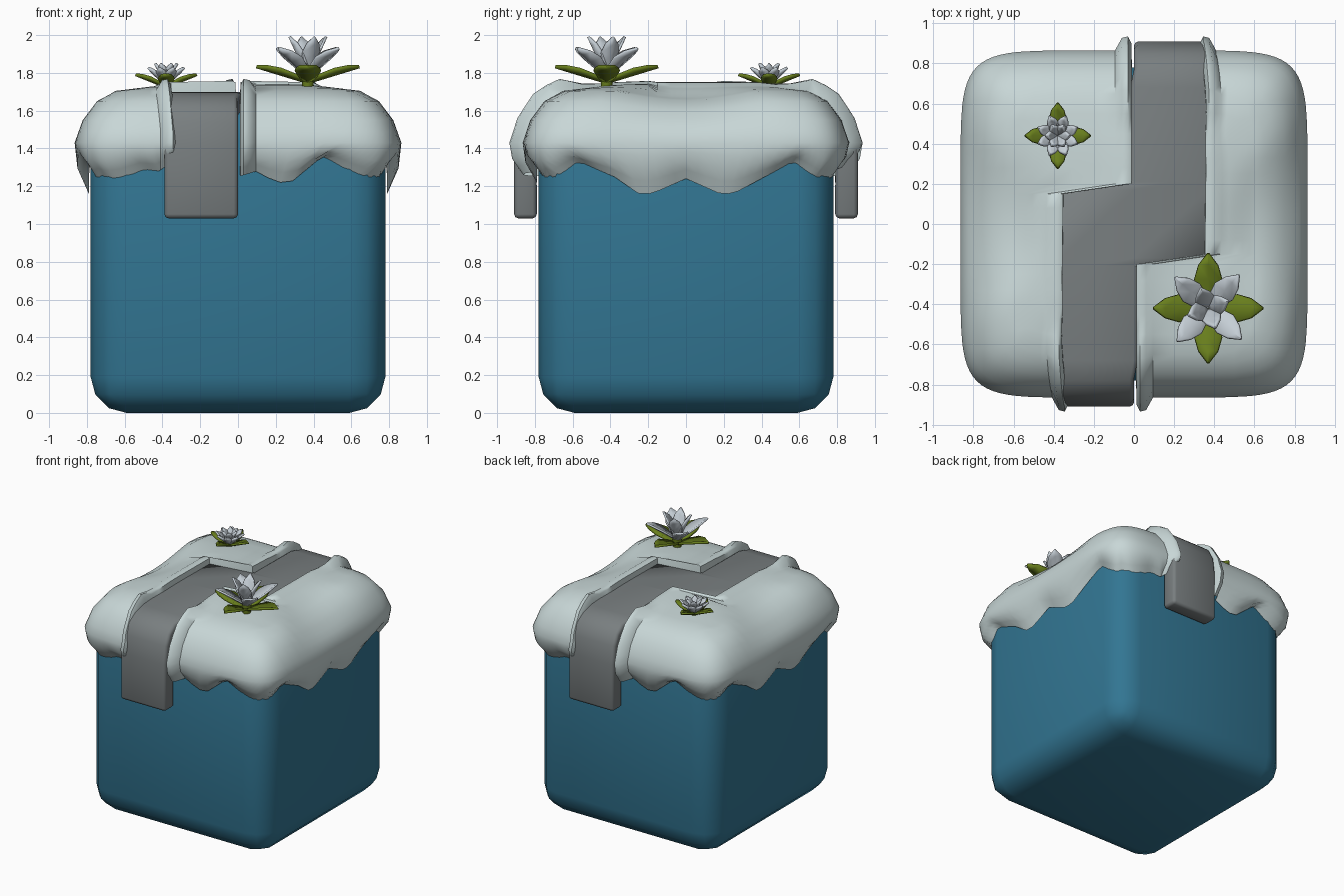
import bpy, bmesh, math
from mathutils import Vector

if "Cube" in bpy.data.objects:
    bpy.data.objects.remove(bpy.data.objects["Cube"])


def material(name, rgb):
    m = bpy.data.materials.new(name)
    m.diffuse_color = (*rgb, 1)
    m.use_nodes = True
    m.node_tree.nodes["Principled BSDF"].inputs["Base Color"].default_value = m.diffuse_color
    return m


BLUE = material("blue block", (0.032, 0.18, 0.29))
SNOW = material("pale cap", (0.58, 0.68, 0.68))
STONE = material("grey path", (0.19, 0.21, 0.215))
LEAF = material("leaf green", (0.14, 0.21, 0.012))
PETAL = material("petal white", (0.56, 0.62, 0.67))


def make(name, bm, mat, angle=50, recalc=True):
    if recalc:
        bmesh.ops.recalc_face_normals(bm, faces=bm.faces)
    me = bpy.data.meshes.new(name)
    bm.to_mesh(me)
    bm.free()
    me.materials.append(mat)
    ob = bpy.data.objects.new(name, me)
    bpy.context.collection.objects.link(ob)
    bpy.ops.object.select_all(action='DESELECT')
    ob.select_set(True)
    bpy.context.view_layer.objects.active = ob
    bpy.ops.object.shade_smooth_by_angle(angle=math.radians(angle))
    return ob


def interp(table, x):
    if x <= table[0][0]:
        return table[0][1]
    for (x0, y0), (x1, y1) in zip(table, table[1:]):
        if x <= x1:
            return y0 + (y1 - y0) * (x - x0) / (x1 - x0)
    return table[-1][1]


def ramp(x, lo, hi):
    t = min(1, max(0, (x - lo) / (hi - lo)))
    return t * t * (3 - 2 * t)


def grid(bm, rows):
    vs = [[bm.verts.new(p) for p in r] for r in rows]
    for a, b in zip(vs, vs[1:]):
        for i in range(len(a) - 1):
            bm.faces.new((a[i], a[i + 1], b[i + 1], b[i]))


# Rounded block
bm = bmesh.new()
bmesh.ops.create_cube(bm, size=1)
for v in bm.verts:
    v.co = (v.co.x * 1.56, v.co.y * 1.56, (v.co.z + 0.5) * 1.64)
bmesh.ops.bevel(bm, geom=bm.edges[:], offset=0.19, segments=3, profile=0.5, affect='EDGES')
make("block", bm, BLUE, 60)

# Draped cap: outward distance and height along the drape, plus ragged hems
OUT = [(0, 0), (0.65, 0.65), (0.75, 0.75), (0.85, 0.825), (0.95, 0.865), (1.05, 0.85), (1.15, 0.79)]
HIGH = [(0, 1.75), (0.4, 1.735), (0.65, 1.705), (0.75, 1.65), (0.85, 1.55), (0.95, 1.43)]
SIDE = [(-0.79, 1.25), (-0.73, 1.23), (-0.57, 1.33), (-0.38, 1.25), (-0.25, 1.16), (-0.18, 1.16),
        (0, 1.24), (0.18, 1.16), (0.25, 1.16), (0.4, 1.24), (0.57, 1.33), (0.73, 1.23), (0.79, 1.25)]
FRONT = [(0, 1.25), (0.1, 1.28), (0.2, 1.22), (0.28, 1.22), (0.45, 1.36), (0.6, 1.28), (0.73, 1.23), (0.79, 1.25)]
BACK = [(0.3, 1.36), (0.42, 1.28), (0.5, 1.29), (0.6, 1.25), (0.7, 1.23), (0.79, 1.25)]
EDGE = [(-0.2, 0.01), (-0.15, 0.35), (0.6, 0.36), (0.9, 0.325)]   # path side of the cap


def cap_point(p, q, h):
    r = max(abs(p), abs(q), 1e-6)
    a, b = p / r, q / r
    k = (abs(a) ** 7 + abs(b) ** 7) ** (-1 / 7)
    k = 1 + (k - 1) * ramp(r, 0.3, 0.65)
    z = interp(HIGH, r)
    side = abs(p) >= abs(q)
    if side:
        z -= 0.05 * max(0, math.cos(b * 0.85 * math.pi)) * ramp(r, 0.4, 0.65) * (1 - ramp(r, 0.75, 0.95))
    if r > 0.95:
        hem = interp(SIDE, b * 0.79) if side else interp(FRONT if q < 0 else BACK, a * 0.79)
        z += (hem - z) * (r - 0.95) / 0.2
    phi = ramp(r, 0.55, 0.9) * math.pi / 2
    R = interp(OUT, r) * k + h * math.sin(phi)
    return Vector((a * interp(OUT, r) * k, b * R, z + h * math.cos(phi)))


OUTER = [0.65, 0.7, 0.75, 0.8, 0.85, 0.9, 0.95, 1.0, 1.05, 1.1, 1.15]
QS = [-q for q in reversed(OUTER)]
QS += [-0.55, -0.45, -0.37, -0.28, -0.2, -0.15, -0.08, 0, 0.08, 0.15, 0.25, 0.33, 0.4, 0.48, 0.56] + OUTER


def cap_half(name, sign):
    rows = []
    for q in QS:
        r = abs(q)
        s = r / interp(OUT, r) if r > 0.65 else 1
        edge = interp(EDGE, q) * s
        lip = 0.015 + 0.055 * ramp(r, 0.5, 0.68)
        cols = [(edge + d * s, h) for d, h in
                ((0, -0.1), (0.003, lip * 0.5), (0.02, lip), (0.05, lip * 0.9), (0.085, 0.0))]
        start = cols[-1][0]
        cols += [(start + (0.61 - start) * f, 0) for f in (0.2, 0.4, 0.6, 0.8, 1)]
        cols += [(p, 0) for p in OUTER]
        row = [cap_point(p, q, h) for p, h in cols]
        rows.append([Vector((sign * v.x, sign * v.y, v.z)) for v in row])
    bm = bmesh.new()
    grid(bm, rows)
    make(name, bm, SNOW, 55, recalc=False)


cap_half("cap_right", 1)
cap_half("cap_left", -1)

# Zigzag path hanging over the front and back
half = [(-0.91, 1.03), (-0.91, 1.4), (-0.89, 1.54), (-0.85, 1.62), (-0.78, 1.675), (-0.68, 1.695), (-0.21, 1.7)]
rows = []
for y, z in half:
    rows.append((y, z, -0.39, 0.0 if z < 1.69 else 0.02))
rows += [(-0.17, 1.7, -0.39, 0.39), (0.17, 1.7, -0.39, 0.39)]
rows += [(-y, z, -b, -a) for y, z, a, b in reversed(rows[:len(half)])]
bm = bmesh.new()
grid(bm, [[(a + (b - a) * f, y, z) for f in (0, 0.5, 1)] for y, z, a, b in rows])
path = make("path", bm, STONE, 40, recalc=False)
sol = path.modifiers.new("thickness", 'SOLIDIFY')
sol.thickness = 0.12
sol.offset = -1
bev = path.modifiers.new("soft edge", 'BEVEL')
bev.width = 0.03
bev.segments = 2
bev.angle_limit = math.radians(60)


# Flowers
def blade(bm, base, az, el, length, width, curl):
    az, el = math.radians(az), math.radians(el)
    d = Vector((math.cos(az) * math.cos(el), math.sin(az) * math.cos(el), math.sin(el)))
    s = Vector((-math.sin(az), math.cos(az), 0))
    n = d.cross(s)
    rows = []
    for t, w in ((0, 0.25), (0.25, 0.7), (0.55, 1), (0.8, 0.7), (1, 0.04)):
        c = Vector(base) + d * length * t + n * curl * t * t
        e = s * width * w / 2
        lift = n * width * w * 0.18
        rows.append([c - e + lift, c, c + e + lift])
    grid(bm, rows)


def blades(name, mat, base, sets, thick):
    bm = bmesh.new()
    for count, turn, el, length, width, curl in sets:
        for i in range(count):
            blade(bm, base, turn + 360 * i / count, el, length, width, curl)
    ob = make(name, bm, mat, 40)
    m = ob.modifiers.new("thickness", 'SOLIDIFY')
    m.thickness = thick
    m.offset = 0


def stem(name, x, y, z0, z1, rad):
    bm = bmesh.new()
    bmesh.ops.create_cone(bm, cap_ends=True, segments=8, radius1=rad * 0.7, radius2=rad, depth=z1 - z0)
    bmesh.ops.translate(bm, verts=bm.verts, vec=(x, y, (z0 + z1) / 2))
    make(name, bm, LEAF)


stem("large_flower_stem", 0.37, -0.42, 1.66, 1.8, 0.035)
blades("large_flower_leaves", LEAF, (0.37, -0.42, 1.75), [(4, 0, 17, 0.285, 0.135, 0.0)], 0.018)
blades("large_flower_petals", PETAL, (0.37, -0.42, 1.78),
       [(4, 47, 34, 0.27, 0.12, 0.0), (4, 20, 64, 0.235, 0.1, 0.0)], 0.014)

stem("small_flower_stem", -0.38, 0.44, 1.66, 1.75, 0.03)
blades("small_flower_leaves", LEAF, (-0.38, 0.44, 1.725), [(4, 0, 22, 0.175, 0.085, 0.0)], 0.015)
blades("small_flower_petals", PETAL, (-0.38, 0.44, 1.74),
       [(8, 22.5, 34, 0.135, 0.06, 0.015), (6, 0, 62, 0.125, 0.055, 0.0)], 0.014)
